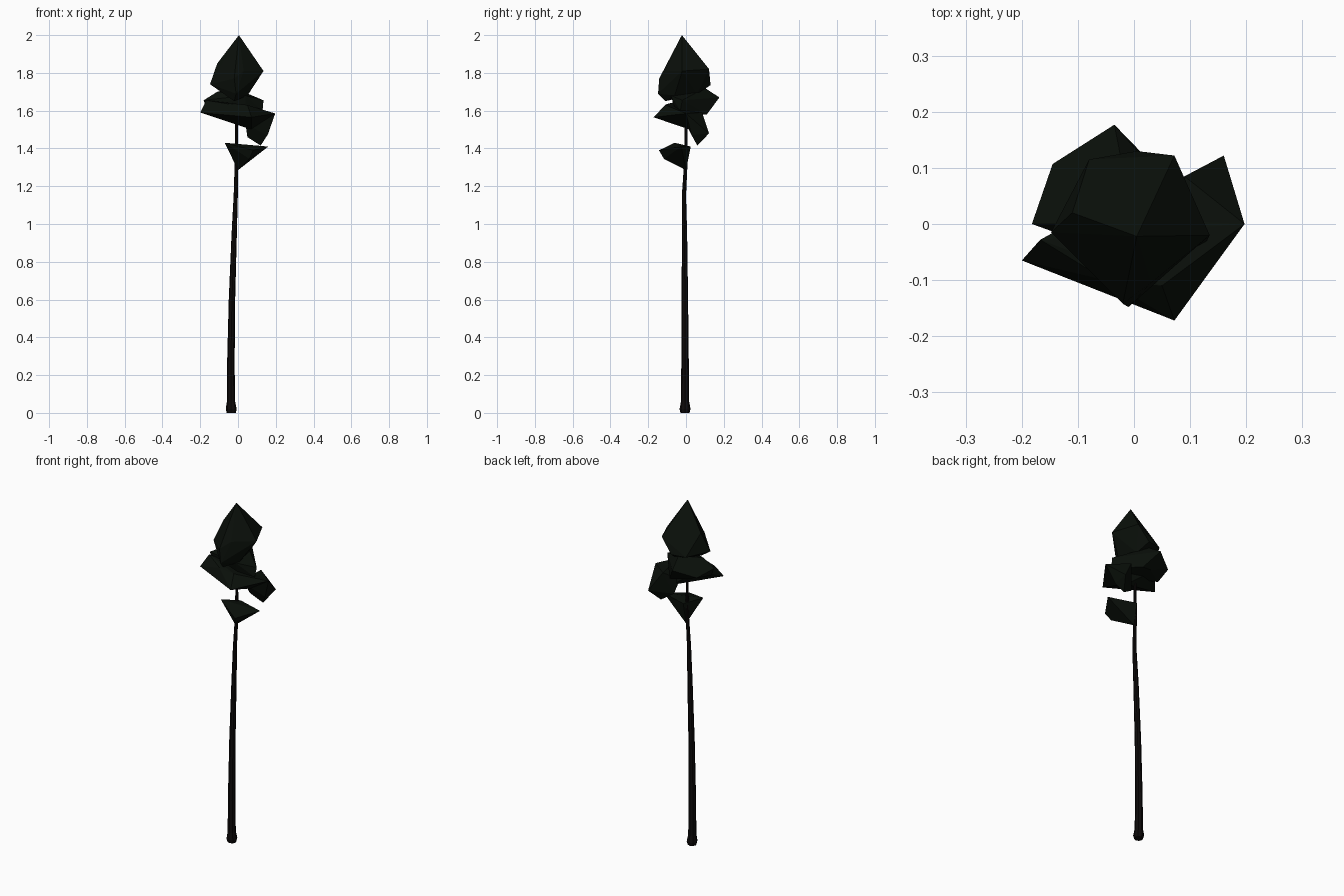
import bpy, bmesh, math
from mathutils import Vector


def material(name, rgb):
    m = bpy.data.materials.new(name)
    m.diffuse_color = (*rgb, 1)
    return m


BARK = material("bark", (0.004, 0.003, 0.003))
LEAF = material("leaf", (0.003, 0.005, 0.003))


def finish(name, bm, mat):
    bmesh.ops.recalc_face_normals(bm, faces=bm.faces)
    mesh = bpy.data.meshes.new(name)
    bm.to_mesh(mesh)
    bm.free()
    mesh.materials.append(mat)
    bpy.context.collection.objects.link(bpy.data.objects.new(name, mesh))


def tapered_tube(name, path, sides, mat):
    bm = bmesh.new()
    rings = []
    for x, y, z, r in path:
        rings.append([bm.verts.new((x + r * math.cos(math.tau * i / sides),
                                    y + r * math.sin(math.tau * i / sides), z))
                      for i in range(sides)])
    for a, b in zip(rings, rings[1:]):
        for i in range(sides):
            j = (i + 1) % sides
            bm.faces.new((a[i], a[j], b[j], b[i]))
    bm.faces.new(rings[0])
    bm.faces.new(rings[-1])
    finish(name, bm, mat)


def leaf_clump(name, points):
    # faceted clump: convex hull around a few corner points
    bm = bmesh.new()
    for p in points:
        bm.verts.new(Vector(p))
    res = bmesh.ops.convex_hull(bm, input=bm.verts)
    inner = [v for v in res["geom_interior"] if isinstance(v, bmesh.types.BMVert)]
    bmesh.ops.delete(bm, geom=inner, context='VERTS')
    finish(name, bm, LEAF)


# slender, slightly bowed trunk with a flared foot
tapered_tube("trunk", [
    (-0.036, -0.005, 0.0, 0.024), (-0.036, -0.005, 0.02, 0.029),
    (-0.037, -0.005, 0.06, 0.022), (-0.038, -0.005, 0.25, 0.020),
    (-0.032, -0.006, 0.6, 0.017), (-0.020, -0.008, 0.95, 0.014),
    (-0.012, -0.011, 1.15, 0.011), (-0.008, 0.0, 1.34, 0.009),
    (-0.008, 0.0, 1.72, 0.006)], 8, BARK)

# crown
leaf_clump("top_leaves", [
    (0.005, -0.022, 2.0), (-0.11, 0.02, 1.85), (-0.148, -0.015, 1.74),
    (-0.08, 0.115, 1.735), (0.005, 0.13, 1.735), (0.072, 0.122, 1.82),
    (0.135, -0.02, 1.81), (0.03, -0.105, 1.81), (-0.02, -0.142, 1.77),
    (-0.01, -0.148, 1.69), (-0.09, -0.02, 1.70), (0.05, -0.06, 1.68),
    (0.03, 0.06, 1.69), (-0.02, -0.11, 1.65)])

# rear middle clump
leaf_clump("back_leaves", [
    (-0.182, 0.0, 1.655), (-0.11, 0.0, 1.70), (-0.035, 0.177, 1.67),
    (-0.145, 0.107, 1.63), (0.03, 0.11, 1.58), (0.135, -0.02, 1.655),
    (0.13, -0.03, 1.60), (0.04, -0.08, 1.68), (-0.165, 0.0, 1.61),
    (-0.03, 0.1, 1.59), (-0.02, 0.10, 1.72), (0.04, -0.05, 1.58)])

# front middle clump, reaching across to the right tip
leaf_clump("front_leaves", [
    (-0.20, -0.065, 1.59), (-0.167, -0.028, 1.655), (0.072, -0.172, 1.565),
    (0.05, -0.11, 1.63), (-0.05, -0.10, 1.635), (0.197, 0.0, 1.585),
    (0.07, 0.02, 1.50), (0.0, -0.02, 1.555), (-0.08, 0.02, 1.62)])

# drooping right clump
leaf_clump("right_leaves", [
    (0.197, 0.0, 1.585), (0.16, 0.122, 1.48), (0.12, 0.06, 1.415),
    (0.05, 0.04, 1.46), (0.09, 0.085, 1.59), (0.04, 0.0, 1.53),
    (0.10, -0.01, 1.60), (0.155, 0.03, 1.47)])

# lowest small clump
leaf_clump("low_leaves", [
    (0.16, -0.025, 1.41), (0.08, -0.143, 1.39), (-0.07, -0.06, 1.43),
    (0.0, 0.025, 1.41), (0.0, 0.0, 1.285), (0.06, -0.117, 1.345)])
